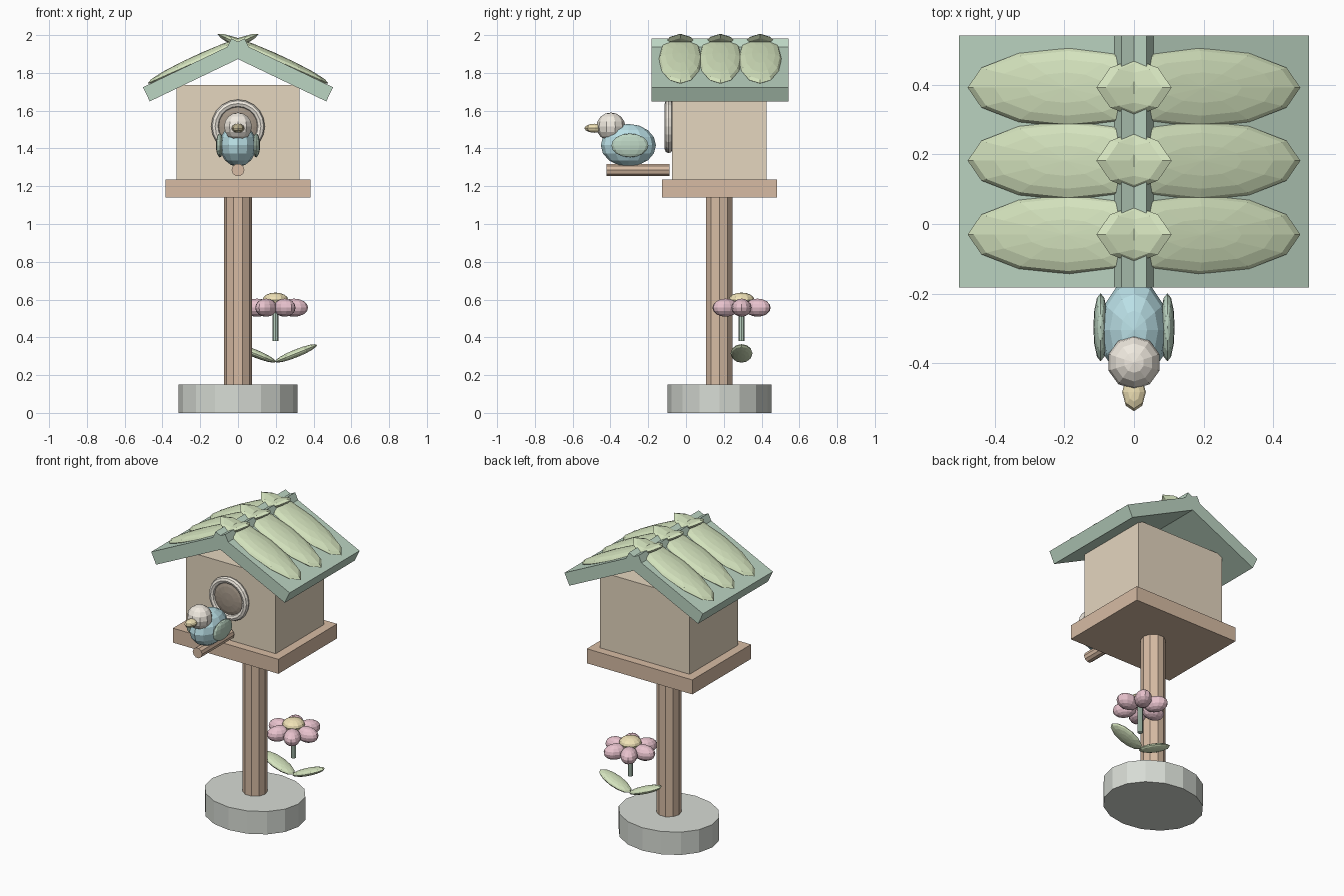
import bpy
from math import radians, cos, sin, pi

if "Cube" in bpy.data.objects:
    bpy.data.objects.remove(bpy.data.objects["Cube"])

MATS = {}
COLORS = {
    "stone": (0.68, 0.71, 0.66), "wood": (0.68, 0.50, 0.37), "tan": (0.78, 0.67, 0.52),
    "roof": (0.50, 0.66, 0.54), "leaf": (0.67, 0.78, 0.52), "cream": (0.87, 0.82, 0.74),
    "dark": (0.36, 0.30, 0.24), "blue": (0.49, 0.74, 0.79), "pink": (0.82, 0.55, 0.62),
    "yellow": (0.87, 0.76, 0.47),
}


def finish(name, color, scale=(1, 1, 1), rot=(0, 0, 0)):
    ob = bpy.context.object
    ob.name = name
    ob.scale = scale
    ob.rotation_euler = rot
    if color not in MATS:
        MATS[color] = bpy.data.materials.new(color)
        MATS[color].diffuse_color = (*COLORS[color], 1)
    ob.data.materials.append(MATS[color])
    return ob


def box(name, color, loc, size, rot=(0, 0, 0)):
    bpy.ops.mesh.primitive_cube_add(size=1, location=loc)
    return finish(name, color, size, rot)


def rod(name, color, loc, rx, ry, length, sides, rot=(0, 0, 0)):
    bpy.ops.mesh.primitive_cylinder_add(vertices=sides, radius=1, depth=1, location=loc)
    # quarter turn so that corners lie on the x axis
    ob = finish(name, color, (rx, ry, length), rot)
    for v in ob.data.vertices:
        v.co.x, v.co.y = v.co.y, -v.co.x
    return ob


def ball(name, color, loc, size, rot=(0, 0, 0), seg=12, rings=8):
    bpy.ops.mesh.primitive_uv_sphere_add(segments=seg, ring_count=rings, radius=1, location=loc)
    return finish(name, color, size, rot)


CY = 0.177  # centre line of post and house

# Base, post, platform and house
rod("base", "stone", (0, CY, 0.075), 0.315, 0.275, 0.15, 16)
rod("post", "wood", (0, CY, 0.645), 0.074, 0.074, 1.0, 10)
box("platform", "wood", (0, CY, 1.187), (0.766, 0.61, 0.095))
box("house", "tan", (0, CY, 1.485), (0.65, 0.5, 0.5))

# Roof boards crossing at the ridge, with three leaves on each side
for s, side in ((1, "right"), (-1, "left")):
    box("roof_" + side, "roof", (s * 0.216, 0.18, 1.8155), (0.597, 0.725, 0.083),
        (0, s * radians(25.6), 0))
    for i, y in enumerate((-0.03, 0.182, 0.392)):
        ball(f"roof_leaf_{side}_{i}", "leaf", (s * 0.185, y, 1.875), (0.321, 0.114, 0.033),
             (0, s * radians(24), 0))

# Entrance hole with ring, and perch
ball("entrance_hole", "dark", (0, -0.085, 1.517), (0.117, 0.117, 0.027), (pi / 2, 0, 0), 16, 8)
bpy.ops.mesh.primitive_torus_add(location=(0, -0.092, 1.517), major_radius=0.121,
                                 minor_radius=0.021, major_segments=20, minor_segments=8)
finish("entrance_ring", "cream", rot=(pi / 2, 0, 0))
rod("perch", "wood", (0, -0.254, 1.286), 0.034, 0.034, 0.335, 10, (pi / 2, 0, 0))

# Bird
ball("bird_body", "blue", (0, -0.305, 1.417), (0.098, 0.146, 0.113))
ball("bird_head", "cream", (0, -0.398, 1.515), (0.077, 0.077, 0.075), seg=10)
ball("bird_beak", "yellow", (0, -0.483, 1.507), (0.034, 0.055, 0.024), seg=8, rings=6)
for s, side in ((1, "right"), (-1, "left")):
    ball("bird_wing_" + side, "roof", (s * 0.096, -0.297, 1.416), (0.021, 0.098, 0.063))

# Flower: stem, six petals, centre and two leaves
FX, FY = 0.198, 0.294
rod("flower_stem", "roof", (FX, FY, 0.475), 0.016, 0.016, 0.19, 8)
for i in range(6):
    a = i * pi / 3
    ball(f"petal_{i}", "pink", (FX + 0.098 * cos(a), FY + 0.098 * sin(a), 0.557),
         (0.075, 0.052, 0.048), (0, 0, a))
ball("flower_center", "yellow", (FX, FY, 0.598), (0.068, 0.068, 0.039))
for s, side in ((1, "right"), (-1, "left")):
    ball("stem_leaf_" + side, "leaf", (FX + s * 0.109, FY, 0.315), (0.12, 0.058, 0.021),
         (0, -s * radians(22), 0))

for m in bpy.data.materials:
    if m.users and not m.is_grease_pencil:
        m.use_nodes = True
        m.node_tree.nodes["Principled BSDF"].inputs["Base Color"].default_value = m.diffuse_color
